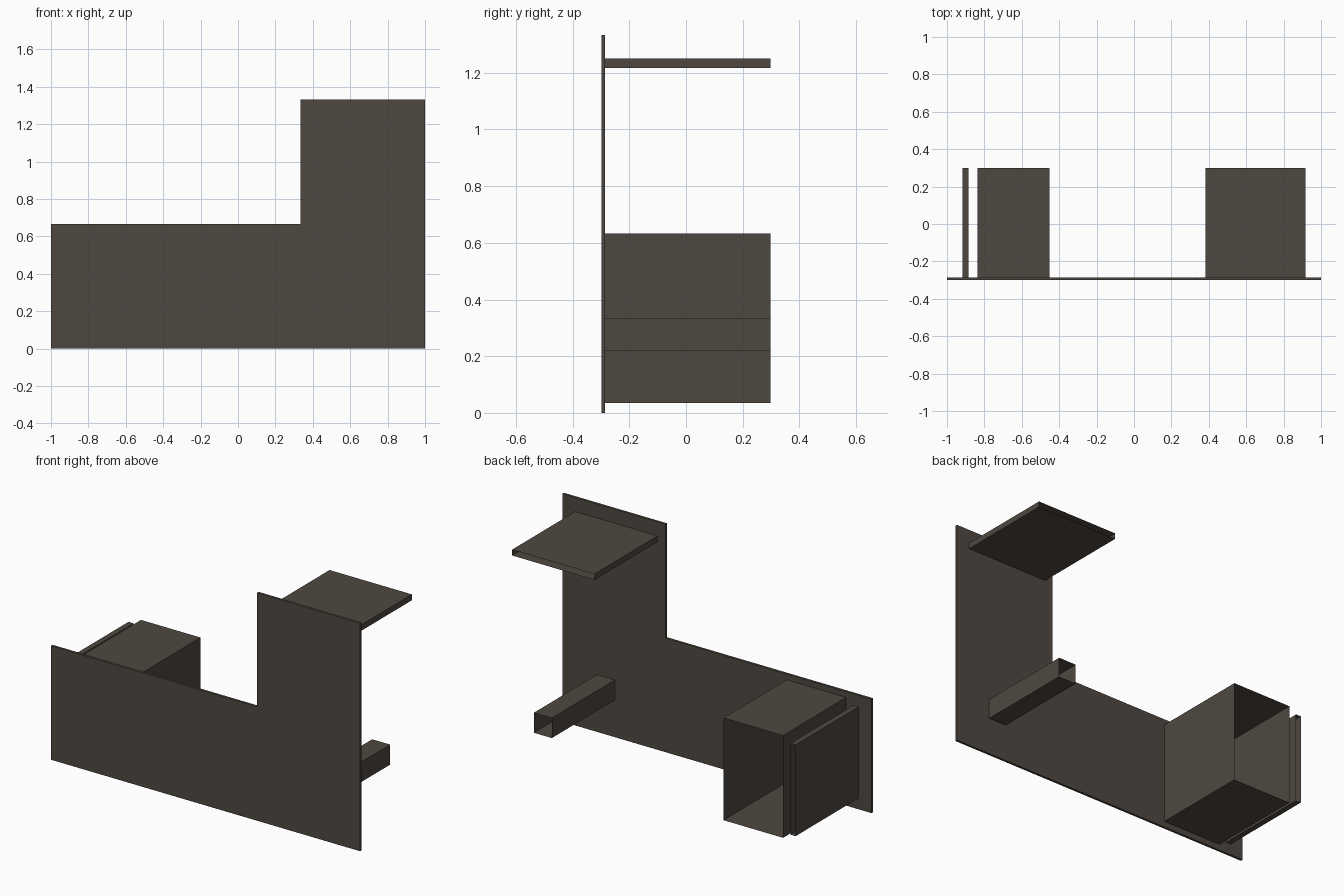
import bpy, bmesh

if "Cube" in bpy.data.objects:
    bpy.data.objects.remove(bpy.data.objects["Cube"])

# one dark brown for everything
brown = bpy.data.materials.new("dark_brown")
brown.diffuse_color = (0.078, 0.064, 0.053, 1)
brown.use_nodes = True
brown.node_tree.nodes["Principled BSDF"].inputs["Base Color"].default_value = brown.diffuse_color

Y_FRONT, Y_PANEL, Y_END = -0.299, -0.285, 0.299


def block(name, x, y, z, open_end=False):
    """Box from (min, max) ranges; open_end removes the +y cap."""
    bm = bmesh.new()
    bmesh.ops.create_cube(bm, size=1)
    for v in bm.verts:
        for i, (lo, hi) in enumerate((x, y, z)):
            v.co[i] = hi if v.co[i] > 0 else lo
    bm.normal_update()
    if open_end:
        caps = [f for f in bm.faces if f.normal.y > 0.9]
        bmesh.ops.delete(bm, geom=caps, context='FACES_ONLY')
    mesh = bpy.data.meshes.new(name)
    bm.to_mesh(mesh)
    bm.free()
    mesh.materials.append(brown)
    obj = bpy.data.objects.new(name, mesh)
    bpy.context.collection.objects.link(obj)
    return obj


# L-shaped panel made of a long lower board and a square upper board
block("lower_panel", (-1, 1), (Y_FRONT, Y_PANEL), (0, 0.667))
block("upper_panel", (0.333, 1), (Y_FRONT, Y_PANEL), (0.667, 1.333))

# hollow open-ended tubes projecting behind the panel
tubes = {
    "top_shelf": ((0.383, 0.916), (1.217, 1.251)),
    "small_tube": ((0.659, 0.775), (0.218, 0.335)),
    "large_tube": ((-0.837, -0.452), (0.035, 0.633)),
    "side_slab": ((-0.918, -0.885), (0.066, 0.600)),
}
for name, (x, z) in tubes.items():
    block(name, x, (Y_PANEL, Y_END), z, open_end=True)
